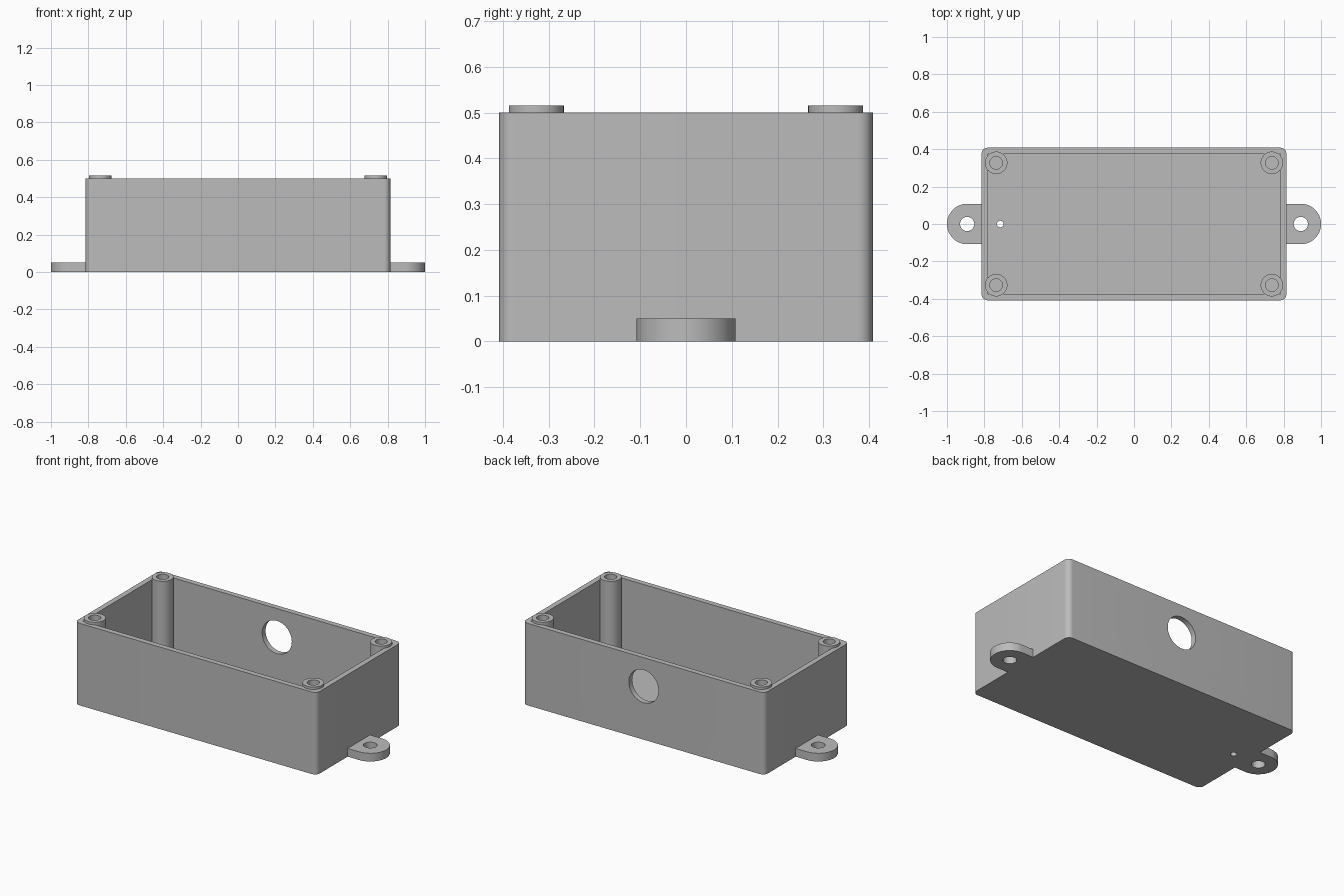
import bpy, bmesh, math
from mathutils import Matrix

if "Cube" in bpy.data.objects:
    bpy.data.objects.remove(bpy.data.objects["Cube"])

HALF_X, HALF_Y, HEIGHT = 0.815, 0.408, 0.5
WALL, CORNER = 0.033, 0.033
TAB_X, TAB_R, TAB_H = 0.892, 0.108, 0.05
POST_X, POST_Y, POST_R, POST_TOP = 0.737, 0.327, 0.06, 0.515

grey = bpy.data.materials.new("grey plastic")
grey.use_nodes = True
GREY = (0.5, 0.5, 0.5, 1)
grey.diffuse_color = GREY
grey.node_tree.nodes["Principled BSDF"].inputs["Base Color"].default_value = GREY


def arc(cx, cy, r, start, end, steps):
    """Points on an arc, angles in degrees."""
    angles = [math.radians(start + (end - start) * i / steps) for i in range(steps + 1)]
    return [(cx + r * math.cos(a), cy + r * math.sin(a)) for a in angles]


def circle(cx, cy, r):
    return arc(cx, cy, r, 0, 360, 48)[:-1]


def rounded_rect(hx, hy, r):
    points = []
    for i, (sx, sy) in enumerate([(1, 1), (-1, 1), (-1, -1), (1, -1)]):
        points += arc(sx * (hx - r), sy * (hy - r), r, 90 * i, 90 * i + 90, 10)
    return points


def prism(name, outline, z0, z1, turn=None):
    """Extrude a closed outline from z0 to z1, optionally turned."""
    bm = bmesh.new()
    base = bm.faces.new([bm.verts.new((x, y, z0)) for x, y in outline])
    top = bmesh.ops.extrude_face_region(bm, geom=[base])["geom"]
    verts = [v for v in top if isinstance(v, bmesh.types.BMVert)]
    bmesh.ops.translate(bm, verts=verts, vec=(0, 0, z1 - z0))
    bmesh.ops.recalc_face_normals(bm, faces=bm.faces)
    if turn:
        bm.transform(turn)
    mesh = bpy.data.meshes.new(name)
    bm.to_mesh(mesh)
    bm.free()
    mesh.materials.append(grey)
    obj = bpy.data.objects.new(name, mesh)
    bpy.context.collection.objects.link(obj)
    return obj


def cut(obj, cutter):
    """Subtract the cutter for good and discard it."""
    mod = obj.modifiers.new("cut", "BOOLEAN")
    mod.operation, mod.solver, mod.object = "DIFFERENCE", "EXACT", cutter
    bpy.context.view_layer.objects.active = obj
    bpy.ops.object.modifier_apply(modifier=mod.name)
    bpy.data.objects.remove(cutter)


# Open case: rounded block, cavity, cable hole in the back, small floor hole
case = prism("case", rounded_rect(HALF_X, HALF_Y, CORNER), 0, HEIGHT)
ix, iy = HALF_X - WALL, HALF_Y - WALL
cut(case, prism("cavity", [(ix, iy), (-ix, iy), (-ix, -iy), (ix, -iy)], WALL, 0.7))
upright = Matrix.Rotation(math.radians(90), 4, "X")
cut(case, prism("cable_hole", circle(0, 0.325, 0.1), -0.5, -0.3, upright))
cut(case, prism("floor_hole", circle(-0.715, 0, 0.018), -0.1, 0.1))
parts = [case]

for sx, side in ((1, "left"), (-1, "right")):
    # Mounting tab with a screw hole
    outline = [(HALF_X, -TAB_R)] + arc(TAB_X, 0, TAB_R, -90, 90, 32) + [(HALF_X, TAB_R)]
    tab = prism(side + "_mounting_tab", [(sx * x, y) for x, y in outline], 0, TAB_H)
    cut(tab, prism("tab_hole", circle(sx * TAB_X, 0, 0.038), -0.1, 0.1))
    parts.append(tab)
    # Corner screw posts
    for sy, end in ((-1, "front"), (1, "back")):
        x, y = sx * POST_X, sy * POST_Y
        post = prism(f"{end}_{side}_screw_post", circle(x, y, POST_R), WALL, POST_TOP)
        cut(post, prism("screw_hole", circle(x, y, 0.034), 0, 0.7))
        parts.append(post)

bpy.ops.object.select_all(action="DESELECT")
for part in parts:
    part.select_set(True)
bpy.context.view_layer.objects.active = case
bpy.ops.object.shade_smooth_by_angle(angle=math.radians(30))
